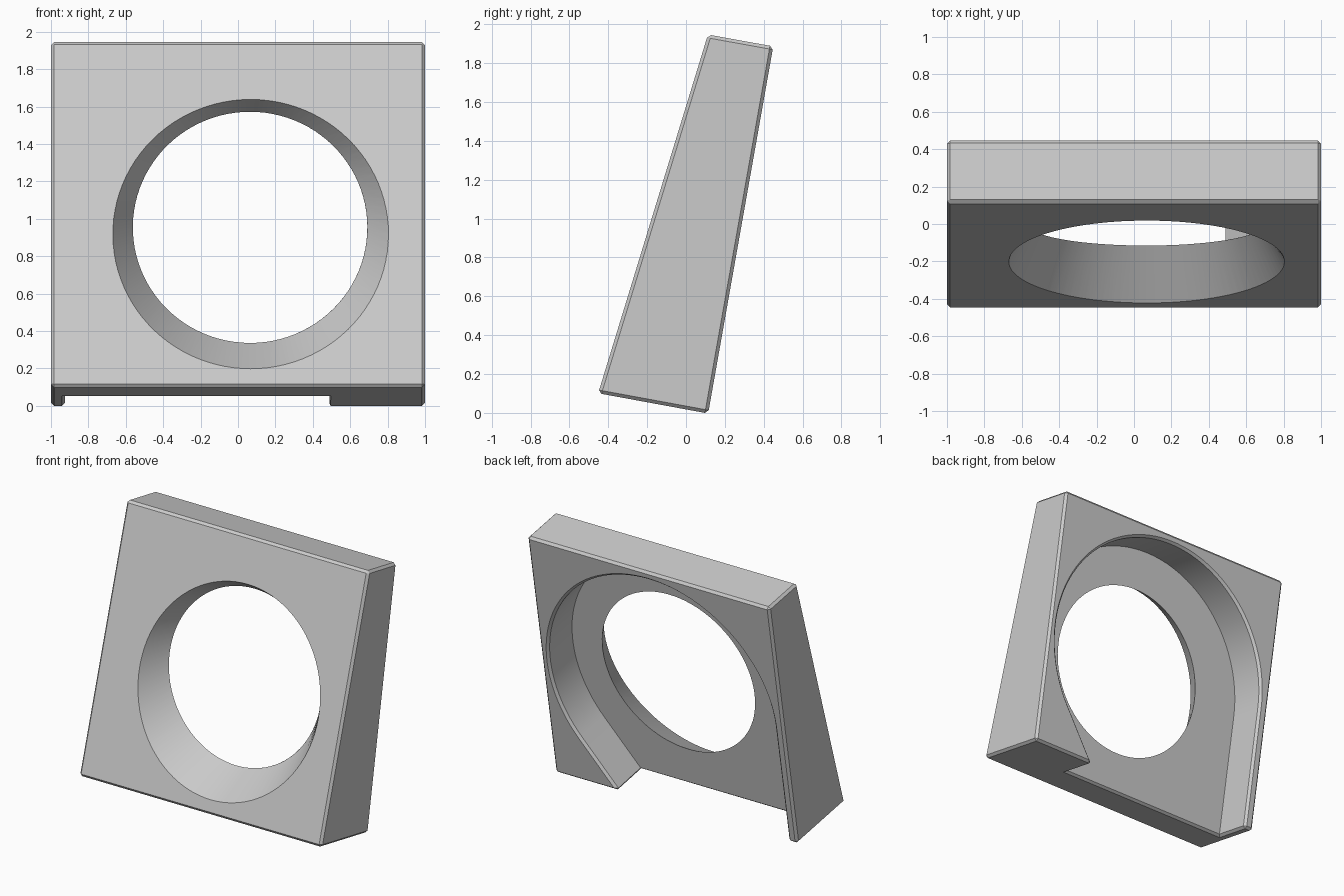
import bpy, bmesh, math
from mathutils import Vector

old = bpy.data.objects.get("Cube")
if old:
    bpy.data.objects.remove(old, do_unlink=True)

# Single light grey finish
grey = bpy.data.materials.new("light_grey")
grey.use_nodes = True
colour = (0.6, 0.6, 0.6, 1)
grey.diffuse_color = colour
grey.node_tree.nodes["Principled BSDF"].inputs["Base Color"].default_value = colour


def loft(name, ring_a, ring_b):
    """Closed solid between two matching rings of points."""
    bm = bmesh.new()
    a = [bm.verts.new(p) for p in ring_a]
    b = [bm.verts.new(p) for p in ring_b]
    bm.faces.new(a)
    bm.faces.new(b)
    n = len(a)
    for i in range(n):
        j = (i + 1) % n
        bm.faces.new((a[i], a[j], b[j], b[i]))
    bmesh.ops.recalc_face_normals(bm, faces=bm.faces)
    mesh = bpy.data.meshes.new(name)
    bm.to_mesh(mesh)
    bm.free()
    mesh.materials.append(grey)
    obj = bpy.data.objects.new(name, mesh)
    bpy.context.collection.objects.link(obj)
    return obj


def cut(target, cutter):
    mod = target.modifiers.new("cut", 'BOOLEAN')
    mod.operation = 'DIFFERENCE'
    mod.solver = 'EXACT'
    mod.object = cutter
    bpy.context.view_layer.objects.active = target
    bpy.ops.object.modifier_apply(modifier=mod.name)
    bpy.data.objects.remove(cutter, do_unlink=True)


# Leaning wedge body, side profile as (y, z)
front_low, back_low = Vector((-0.452, 0.101)), Vector((0.114, -0.003))
back_high, front_high = Vector((0.449, 1.886)), Vector((0.113, 1.947))
profile = [front_low, back_low, back_high, front_high]
body = loft("leaning_frame", *[[(x, p.x, p.y) for p in profile] for x in (-1, 1)])

# Directions along and out of the back face
up = (back_high - back_low).normalized()
out = Vector((up.y, -up.x))
pocket_depth = 0.285

# Rear pocket outline (x, height up the back): arch, straight wall, slanted wall
cx, ch, r = 0.007, 0.92, 0.932
foot_x, below = 0.478, 0.1
dx, dh = cx - foot_x, ch
slant = math.atan2(dh, dx) - math.asin(r / math.hypot(dx, dh))
start = slant - math.pi / 2
steps = 72
outline = [(cx - r, -below), (foot_x - below / math.tan(slant), -below)]
for i in range(steps + 1):
    t = start + (math.pi - start) * i / steps
    outline.append((cx + r * math.cos(t), ch + r * math.sin(t)))


def pocket_ring(offset):
    points = [(x, back_low + up * h + out * offset) for x, h in outline]
    return [(x, p.x, p.y) for x, p in points]


cut(body, loft("pocket_cutter", pocket_ring(0.2), pocket_ring(-pocket_depth)))

# Chamfer only the sharp outward edges
bm = bmesh.new()
bm.from_mesh(body.data)
bmesh.ops.remove_doubles(bm, verts=bm.verts, dist=0.0001)
sharp = [e for e in bm.edges if e.is_manifold and e.calc_face_angle_signed() > 0.5]
bmesh.ops.bevel(bm, geom=sharp, offset=0.017, segments=1, profile=0.5,
                affect='EDGES', clamp_overlap=True)
bm.to_mesh(body.data)
bm.free()


# Funnel opening narrowing from the front face to the pocket floor
def ellipse(x, z, rx, rz, base, direction, sides=96):
    """Ellipse seen from the front, lying on a tilted plane."""
    ring = []
    for i in range(sides):
        a = math.tau * i / sides
        pz = z + rz * math.sin(a)
        py = base.x + (pz - base.y) * direction.x / direction.y
        ring.append(Vector((x + rx * math.cos(a), py, pz)))
    return ring


front_rim = ellipse(0.068, 0.918, 0.737, 0.72, front_low, front_high - front_low)
rear_rim = ellipse(0.065, 0.954, 0.627, 0.618, back_low - out * pocket_depth, up)


def funnel_ring(t):
    return [a.lerp(b, t) for a, b in zip(front_rim, rear_rim)]


cut(body, loft("funnel_cutter", funnel_ring(-0.3), funnel_ring(1.3)))

# Smooth curved walls, crisp edges
bpy.ops.object.select_all(action='DESELECT')
body.select_set(True)
bpy.context.view_layer.objects.active = body
bpy.ops.object.shade_smooth_by_angle(angle=math.radians(25))
